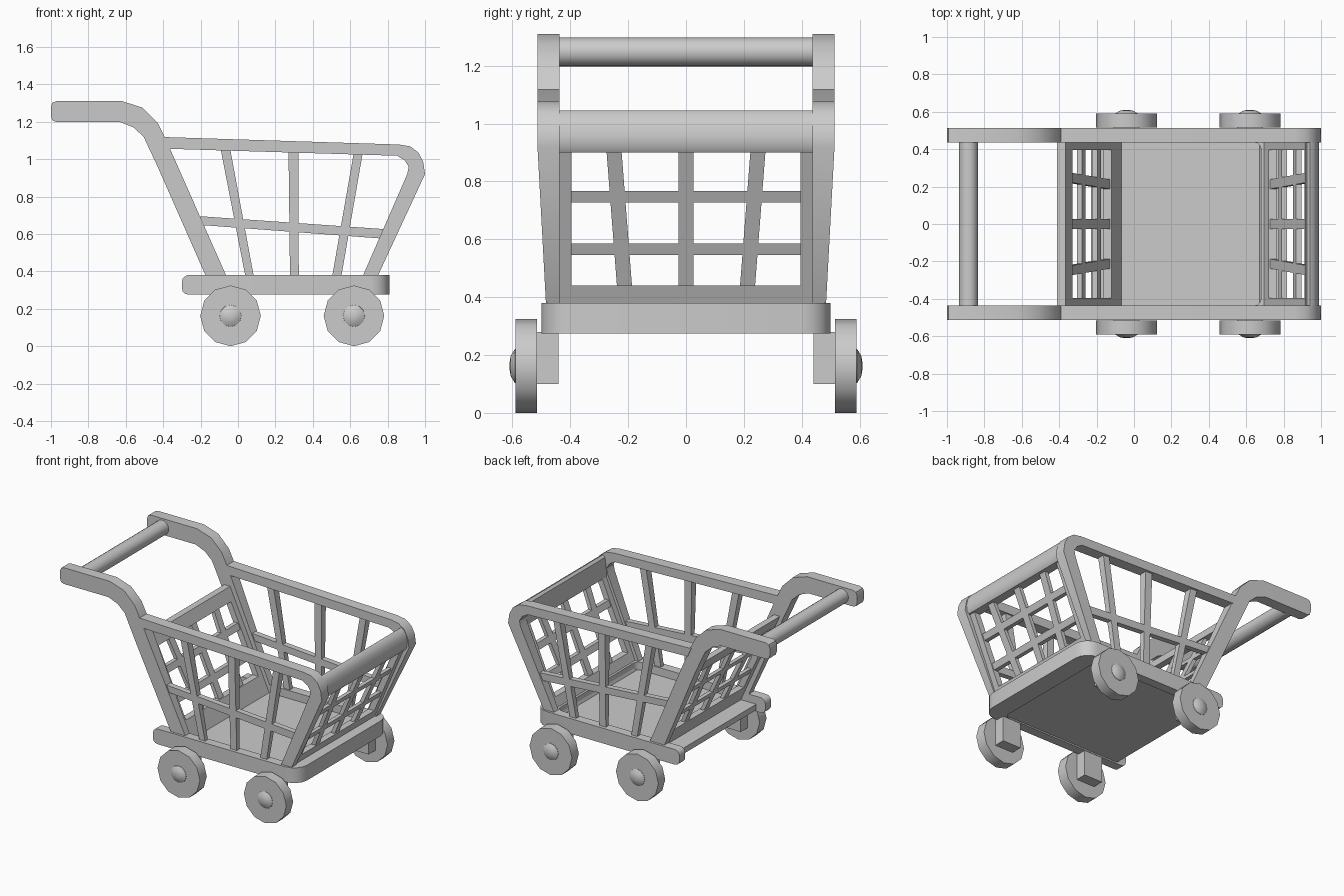
import bpy, bmesh, math
from mathutils import Matrix, Vector

if "Cube" in bpy.data.objects:
    bpy.data.objects.remove(bpy.data.objects["Cube"])


def finish(name, bm):
    bmesh.ops.recalc_face_normals(bm, faces=bm.faces)
    me = bpy.data.meshes.new(name)
    bm.to_mesh(me)
    bm.free()
    ob = bpy.data.objects.new(name, me)
    bpy.context.collection.objects.link(ob)
    bpy.ops.object.select_all(action='DESELECT')
    ob.select_set(True)
    bpy.context.view_layer.objects.active = ob
    bpy.ops.object.shade_smooth_by_angle(angle=math.radians(35))
    return ob


def prism(name, pts, place, tweak=None):
    """Solid between two copies of an outline; place(u, v, k) gives the 3D point."""
    bm = bmesh.new()
    a, b = ([bm.verts.new(place(u, v, k)) for u, v in pts] for k in (0, 1))
    bm.faces.new(a)
    bm.faces.new(b)
    n = len(pts)
    for i in range(n):
        j = (i + 1) % n
        bm.faces.new((a[i], a[j], b[j], b[i]))
    if tweak:
        tweak(bm)
    return finish(name, bm)


def box(name, lo, hi):
    pts = [(lo[0], lo[1]), (hi[0], lo[1]), (hi[0], hi[1]), (lo[0], hi[1])]
    return prism(name, pts, lambda u, v, k: (u, v, hi[2] if k else lo[2]))


def turned(name, rings, x, z, s, segs=12):
    """Solid turned about the y axis from (y, radius) rings."""
    bm = bmesh.new()
    loops = []
    for y, r in rings:
        loops.append([bm.verts.new((x + r * math.cos(t), s * y, z + r * math.sin(t)))
                      for t in (2 * math.pi * i / segs for i in range(segs))])
    for p, q in zip(loops, loops[1:]):
        for i in range(segs):
            j = (i + 1) % segs
            bm.faces.new((p[i], p[j], q[j], q[i]))
    bm.faces.new(loops[0])
    bm.faces.new(loops[-1])
    return finish(name, bm)


def arc(cx, cy, r, a0, a1, n=4):
    return [(cx + r * math.cos(math.radians(a0 + (a1 - a0) * i / n)),
             cy + r * math.sin(math.radians(a0 + (a1 - a0) * i / n))) for i in range(n + 1)]


# Base rim: U-shaped, rounded front corners and rounded rear rail ends
def round_ends(bm):
    ends = [e for e in bm.edges if all(v.co.x < -0.29 for v in e.verts)
            and abs(e.verts[0].co.z - e.verts[1].co.z) < 0.001]
    bmesh.ops.bevel(bm, geom=ends, offset=0.035, segments=3, profile=0.5, affect='EDGES')

rim = [(-0.30, -0.50)] + arc(0.71, -0.40, 0.10, -90, 0) + arc(0.71, 0.40, 0.10, 0, 90)
rim += [(-0.30, 0.50), (-0.30, 0.437)] + arc(0.64, 0.397, 0.04, 90, 0, 3)
rim += arc(0.64, -0.397, 0.04, 0, -90, 3) + [(-0.30, -0.437)]
prism("base_rim", rim, lambda u, v, k: (u, v, 0.38 if k else 0.275), round_ends)
box("basket_floor", (-0.23, -0.44, 0.285), (0.70, 0.44, 0.325))

# Side outlines in x, z
post = [(-0.17, 0.37), (-0.43, 0.96), (-0.505, 1.12), (-0.56, 1.17), (-0.63, 1.198),
        (-0.97, 1.198), (-0.992, 1.206), (-1.0, 1.23), (-1.0, 1.28), (-0.992, 1.302), (-0.97, 1.31),
        (-0.62, 1.31), (-0.51, 1.275), (-0.43, 1.195), (-0.39, 1.115), (-0.06, 0.37)]
rail_leg = [(-0.40, 1.118), (0.86, 1.078), (0.92, 1.068), (0.965, 1.035), (0.99, 0.985), (1.0, 0.92),
            (0.745, 0.37), (0.665, 0.37), (0.905, 0.92), (0.913, 0.96), (0.89, 0.995),
            (0.85, 1.018), (-0.37, 1.055)]
side_slats = [
    [(-0.21, 0.695), (0.79, 0.625), (0.76, 0.576), (-0.19, 0.647)],
    [(-0.094, 1.06), (-0.043, 1.06), (0.085, 0.37), (0.04, 0.37)],
    [(0.27, 1.05), (0.323, 1.05), (0.325, 0.37), (0.278, 0.37)],
    [(0.62, 1.04), (0.668, 1.04), (0.552, 0.37), (0.503, 0.37)]]

for s, side in ((-1, "near"), (1, "far")):
    # the outer face leans inwards towards the base
    def frame(u, v, k):
        return (u, s * (0.514 + min(0, (v - 0.93) * 0.054) if k else 0.437), v)

    def thin(u, v, k):
        return (u, s * ((0.478 + (v - 0.38) * 0.03) if k else 0.447), v)
    prism(f"{side}_handle_post", post, frame)
    prism(f"{side}_top_rail_and_leg", rail_leg, frame)
    for i, p in enumerate(side_slats):
        prism(f"{side}_side_slat_{i}", p, thin)
    # Wheels with their brackets and hubs
    for x, end in ((-0.04, "rear"), (0.62, "front")):
        box(f"{side}_{end}_bracket", (x - 0.07, min(s * 0.44, s * 0.517), 0.10),
            (x + 0.07, max(s * 0.44, s * 0.517), 0.28))
        turned(f"{side}_{end}_wheel", [(0.515, 0.162), (0.59, 0.162)], x, 0.162, s)
        turned(f"{side}_{end}_hub", [(0.585, 0.06), (0.592, 0.058), (0.606, 0.035), (0.61, 0.012)],
               x, 0.162, s)

# Sloping end grids, outlines in y, z
def rect(y0, y1, z0, z1):
    return [(y0, z0), (y1, z0), (y1, z1), (y0, z1)]

bars = {"bottom_bar": rect(-0.44, 0.44, 0.32, 0.44),
        "left_strip": rect(-0.445, -0.395, 0.40, 0.93),
        "right_strip": rect(0.395, 0.445, 0.40, 0.93)}
slats = {"centre_slat": rect(-0.026, 0.026, 0.43, 0.92),
         "left_slat": [(-0.238, 0.43), (-0.186, 0.43), (-0.224, 0.92), (-0.276, 0.92)],
         "right_slat": [(0.238, 0.43), (0.186, 0.43), (0.224, 0.92), (0.276, 0.92)],
         "lower_cross_slat": rect(-0.42, 0.42, 0.545, 0.585),
         "upper_cross_slat": rect(-0.42, 0.42, 0.727, 0.767)}
for end, x0, slope, d in (("front", 0.695, 0.424, 1), ("rear", -0.093, -0.455, -1)):
    for group, t0, t1 in ((bars, 0, 0.045), (slats, 0.008, 0.036)):
        for nm, p in group.items():
            prism(f"{end}_{nm}", p, lambda u, v, k: (
                x0 + slope * (v - 0.38) + d * (t1 if k else t0), u, v))
    if end == "rear":
        prism("rear_top_bar", rect(-0.44, 0.44, 0.90, 0.98), lambda u, v, k: (
            x0 + slope * (v - 0.38) + d * 0.045 * k, u, v))

# Rounded front top bar, profile in x, z
front_bar = [(0.912, 0.90), (0.917, 0.98), (0.925, 1.03), (0.94, 1.045), (0.96, 1.035),
             (0.978, 1.005), (0.988, 0.96), (0.985, 0.92), (0.972, 0.90)]
prism("front_top_bar", front_bar, lambda u, v, k: (u, 0.45 if k else -0.45, v))

# Round push handle
turned("push_handle", [(-0.45, 0.05), (0.45, 0.05)], -0.885, 1.248, 1, 16)
